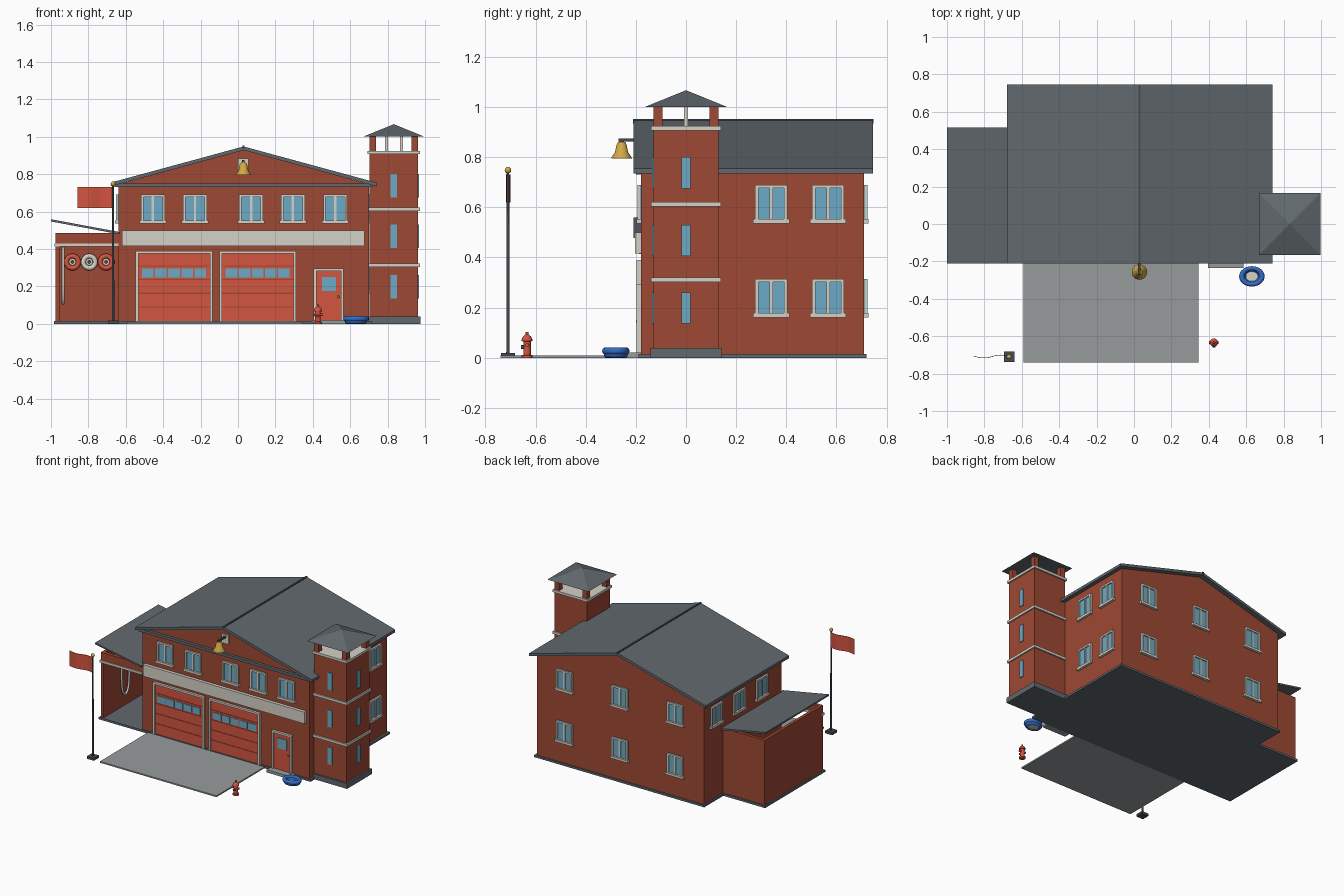
import bpy, bmesh, math
from mathutils import Matrix, Vector

if "Cube" in bpy.data.objects:
    bpy.data.objects.remove(bpy.data.objects["Cube"], do_unlink=True)


def material(name, *rgb):
    m = bpy.data.materials.new(name)
    m.use_nodes = True
    m.diffuse_color = (*rgb, 1)
    m.node_tree.nodes["Principled BSDF"].inputs["Base Color"].default_value = (*rgb, 1)
    return m


brick = material("brick red", 0.34, 0.065, 0.034)
red = material("bright red", 0.65, 0.089, 0.051)
trim = material("pale stone", 0.66, 0.64, 0.57)
slate = material("slate grey", 0.12, 0.14, 0.155)
concrete = material("concrete grey", 0.31, 0.33, 0.335)
glass = material("window blue", 0.15, 0.41, 0.57)
gold = material("brass", 0.65, 0.4, 0.06)
blue = material("hose blue", 0.035, 0.15, 0.56)
dark = material("dark metal", 0.06, 0.07, 0.08)


def finish(name, bm, mats, smooth=False):
    bmesh.ops.recalc_face_normals(bm, faces=bm.faces)
    me = bpy.data.meshes.new(name)
    bm.to_mesh(me)
    bm.free()
    for m in mats:
        me.materials.append(m)
    ob = bpy.data.objects.new(name, me)
    bpy.context.collection.objects.link(ob)
    if smooth:
        bpy.ops.object.select_all(action="DESELECT")
        ob.select_set(True)
        bpy.context.view_layer.objects.active = ob
        bpy.ops.object.shade_smooth_by_angle(angle=math.radians(40))
    return ob


def add_box(bm, x, y, z, index=0):
    size = Vector((x[1] - x[0], y[1] - y[0], z[1] - z[0]))
    mid = Vector((sum(x), sum(y), sum(z))) / 2
    geo = bmesh.ops.create_cube(bm, size=1, matrix=Matrix.Translation(mid) @ Matrix.Diagonal(size).to_4x4())
    for f in {f for v in geo["verts"] for f in v.link_faces}:
        f.material_index = index


def box(name, x, y, z, mat):
    bm = bmesh.new()
    add_box(bm, x, y, z)
    return finish(name, bm, [mat])


def prism(name, outline, y, mat):
    """Extrude an x-z outline along y."""
    bm = bmesh.new()
    face = bm.faces.new([bm.verts.new((px, y[0], pz)) for px, pz in outline])
    ext = bmesh.ops.extrude_face_region(bm, geom=[face])["geom"]
    bmesh.ops.translate(bm, vec=(0, y[1] - y[0], 0), verts=[e for e in ext if isinstance(e, bmesh.types.BMVert)])
    return finish(name, bm, [mat])


def lathe(name, profile, loc, mat, tilt=0, sides=24):
    """Spin an (r, z) profile round a vertical axis."""
    bm = bmesh.new()
    pts = [bm.verts.new((r, 0, z)) for r, z in profile]
    edges = [bm.edges.new(p) for p in zip(pts, pts[1:])]
    bmesh.ops.spin(bm, geom=pts + edges, axis=(0, 0, 1), cent=(0, 0, 0), angle=math.tau, steps=sides)
    bmesh.ops.remove_doubles(bm, verts=bm.verts, dist=1e-5)
    ob = finish(name, bm, [mat], True)
    ob.location, ob.rotation_euler = loc, (tilt, 0, 0)
    return ob


def ring(name, loc, major, minor, mat, tilt=0):
    profile = [(major + minor * math.cos(a), minor * math.sin(a)) for a in [math.tau * i / 12 for i in range(13)]]
    return lathe(name, profile, loc, mat, tilt, 32)


def window(name, loc, turn=0):
    """Two-pane window; turn is degrees about z from the front."""
    bm = bmesh.new()
    w, h, t = 0.064, 0.075, 0.013
    add_box(bm, (-w, w), (-0.004, 0.004), (-h, h), 1)
    for s in (-1, 1):
        add_box(bm, sorted((s * w, s * (w - t))), (-t, 0), (-h, h))
    add_box(bm, (-t / 2, t / 2), (-0.01, 0), (-h, h))
    add_box(bm, (-w, w), (-t, 0), (h - t, h))
    add_box(bm, (-w - 0.008, w + 0.008), (-0.018, 0), (-h - 0.004, t - h))
    ob = finish(name, bm, [trim, glass])
    ob.location, ob.rotation_euler.z = loc, math.radians(turn)


def frame(name, x, top):
    bm = bmesh.new()
    y, t = (-0.197, -0.17), 0.014
    add_box(bm, (x[0], x[0] + t), y, (0.015, top))
    add_box(bm, (x[1] - t, x[1]), y, (0.015, top))
    add_box(bm, x, y, (top - t, top))
    finish(name, bm, [trim])


# Ground slabs
FRONT, BACK, LEFT, RIGHT, MID = -0.18, 0.71, -0.64, 0.70, 0.03
box("main_slab", (LEFT - 0.01, RIGHT + 0.015), (-0.19, 0.72), (0, 0.015), slate)
box("bay_slab", (-0.985, LEFT - 0.01), (-0.19, 0.5), (0, 0.015), slate)
box("driveway", (-0.59, 0.345), (-0.74, -0.19), (0, 0.01), concrete)
box("doorstep", (0.395, 0.585), (-0.235, FRONT), (0, 0.02), concrete)

# Main building and gable roof
prism("main_walls", [(LEFT, 0.015), (RIGHT, 0.015), (RIGHT, 0.745), (MID, 0.93), (LEFT, 0.745)], (FRONT, BACK), brick)
prism("main_roof", [(-0.68, 0.735), (MID, 0.928), (0.74, 0.735), (0.74, 0.755), (MID, 0.948), (-0.68, 0.755)],
      (-0.21, 0.745), slate)
box("ridge_cap", (MID - 0.006, MID + 0.006), (-0.212, 0.747), (0.935, 0.952), dark)
box("gable_ledge", (-0.66, 0.72), (-0.2, FRONT), (0.73, 0.75), slate)
box("sign_board", (-0.62, 0.675), (-0.203, FRONT), (0.415, 0.5), trim)

# Windows on every side
UP, LOW = 0.615, 0.24
for x in (-0.455, -0.23, 0.07, 0.293, 0.52):
    window("front_window", (x, FRONT, UP))
for z in (UP, LOW):
    for y in (0.34, 0.567):
        window("right_window", (RIGHT, y, z), 90)
    for x in (-0.415, MID, 0.475):
        window("back_window", (x, BACK, z), 180)
for y in (0.05, 0.31, 0.57):
    window("left_window", (LEFT, y, UP), -90)

# Garage doors
for x in (-0.342, 0.105):
    half = 0.205
    frame("garage_frame", (x - half, x + half), 0.39)
    bm = bmesh.new()
    add_box(bm, (x - 0.193, x + 0.193), (-0.186, -0.17), (0.015, 0.38))
    for z in (0.09, 0.163, 0.236, 0.309):
        add_box(bm, (x - 0.191, x + 0.191), (-0.188, FRONT), (z - 0.003, z + 0.003), 1)
    for i in range(-2, 3):
        c = x + i * 0.07
        add_box(bm, (c - 0.031, c + 0.031), (-0.19, FRONT), (0.247, 0.296), 2)
    finish("garage_door", bm, [red, brick, glass])

# Entrance door
frame("entrance_frame", (0.405, 0.565), 0.295)
box("entrance_door", (0.417, 0.553), (-0.187, -0.17), (0.015, 0.285), red)
box("entrance_glass", (0.45, 0.525), (-0.191, -0.183), (0.175, 0.25), glass)
lathe("door_knob", [(0, -0.007), (0.006, -0.004), (0.006, 0.004), (0, 0.007)], (0.537, -0.193, 0.145), gold, 0, 12)

# Tower
TX, H = 0.833, 0.13
box("tower_base", (TX - 0.142, TX + 0.142), (-0.142, 0.142), (0, 0.038), slate)
box("tower_body", (TX - H, TX + H), (-H, H), (0.038, 0.91), brick)
for z in (0.303, 0.604, 0.907):
    box("tower_band", (TX - 0.14, TX + 0.14), (-0.14, 0.14), (z, z + 0.018), trim)
for sx in (-1, 1):
    for sy in (-1, 1):
        px, py = TX + sx * 0.112, sy * 0.112
        box("tower_post", (px - 0.018, px + 0.018), (py - 0.018, py + 0.018), (0.92, 1), brick)
    box("hanging_hose", (TX + sx * 0.04 - 0.008, TX + sx * 0.04 + 0.008), (-0.008, 0.008), (0.92, 1), trim)
for z in (0.198, 0.468, 0.738):
    box("tower_front_window", (TX - 0.018, TX + 0.018), (-H - 0.006, -H), (z - 0.062, z + 0.062), glass)
    box("tower_right_window", (TX + H, TX + H + 0.006), (-0.018, 0.018), (z - 0.062, z + 0.062), glass)
bm = bmesh.new()
bmesh.ops.create_cone(bm, cap_ends=True, segments=4, radius1=0.165 * math.sqrt(2), radius2=0, depth=0.067,
                      matrix=Matrix.Translation((TX, 0, 1.0335)) @ Matrix.Rotation(math.pi / 4, 4, "Z"))
finish("tower_roof", bm, [slate])

# Open side bay with sloping roof
box("bay_left_wall", (-0.975, -0.953), (FRONT, 0.49), (0.015, 0.485), brick)
box("bay_back_wall", (-0.953, LEFT), (0.468, 0.49), (0.015, 0.485), brick)
box("bay_header", (-0.953, LEFT), (FRONT, -0.155), (0.43, 0.485), brick)
box("bay_header_trim", (-0.98, LEFT), (-0.188, -0.155), (0.413, 0.43), trim)
prism("bay_roof", [(-1, 0.547), (-0.63, 0.478), (-0.63, 0.49), (-1, 0.559)], (-0.21, 0.515), slate)

# Hoses stored in the bay
for x, mat in ((-0.885, red), (-0.795, trim), (-0.705, red)):
    ring("hose_roll", (x, 0.45, 0.33), 0.032, 0.013, mat, math.pi / 2)
    ring("hose_roll_core", (x, 0.455, 0.33), 0.013, 0.006, trim, math.pi / 2)
cu = bpy.data.curves.new("looped_hose", "CURVE")
cu.dimensions, cu.bevel_depth, cu.bevel_resolution = "3D", 0.008, 2
sp = cu.splines.new("NURBS")
path = [(0, 0.41), (0, 0.25), (0, 0.1), (0.09, 0.1), (0.09, 0.25), (0.09, 0.41)]
sp.points.add(len(path) - 1)
for p, (y, z) in zip(sp.points, path):
    p.co = (-0.935, y, z, 1)
sp.use_endpoint_u = True
cu.materials.append(trim)
bpy.context.collection.objects.link(bpy.data.objects.new("looped_hose", cu))

# Bell on the gable
box("bell_plate", (0, 0.056), (-0.19, FRONT), (0.82, 0.885), trim)
box("bell_arm", (0.022, 0.036), (-0.27, FRONT), (0.863, 0.875), dark)
lathe("bell", [(0, 0.068), (0.014, 0.066), (0.02, 0.055), (0.026, 0.025), (0.041, 0.003), (0.041, 0), (0, 0.004)],
      (0.029, -0.257, 0.795), gold)

# Flagpole
PX, PY = -0.668, -0.71
box("flagpole_base", (PX - 0.028, PX + 0.028), (PY - 0.028, PY + 0.028), (0, 0.018), dark)
lathe("flagpole", [(0, 0), (0.007, 0), (0.005, 0.74), (0, 0.74)], (PX, PY, 0), dark, 0, 12)
lathe("flagpole_ball", [(0.013 * math.sin(a), 0.013 * math.cos(a)) for a in [math.pi * i / 8 for i in range(9)]],
      (PX, PY, 0.748), gold, 0, 16)
xs = [PX - 0.19 * i / 12 for i in range(13)]
wave = [(x, PY + 0.008 * math.sin(i * 0.55)) for i, x in enumerate(xs)]
bm = bmesh.new()
rows = [[bm.verts.new((x, y + d, z)) for x, y in wave] for d, z in ((0, 0.62), (0, 0.73), (0.003, 0.73), (0.003, 0.62))]
for a, b in zip(rows, rows[1:] + rows[:1]):
    for i in range(len(xs) - 1):
        bm.faces.new((a[i], a[i + 1], b[i + 1], b[i]))
for i in (0, -1):
    bm.faces.new([r[i] for r in rows])
finish("flag", bm, [red], True)

# Hydrant
HX, HY = 0.427, -0.634
lathe("hydrant", [(0, 0), (0.022, 0), (0.022, 0.01), (0.015, 0.012), (0.015, 0.065), (0.022, 0.067), (0.022, 0.073),
                  (0.016, 0.085), (0.006, 0.093), (0.006, 0.103), (0, 0.103)], (HX, HY, 0), red, 0, 16)
cap = [(0, -0.025), (0.008, -0.025), (0.008, 0.025), (0, 0.025)]
lathe("hydrant_outlets", cap, (HX, HY, 0.05), red, 0, 12).rotation_euler.y = math.pi / 2
lathe("hydrant_front_cap", cap[:2] + [(0.008, 0), (0, 0)], (HX, HY, 0.042), dark, -math.pi / 2, 12)

# Coiled hose on the ground
for r, z in ((0.054, 0.027), (0.046, 0.014)):
    ring("coiled_hose", (0.63, -0.28, z), r, 0.014, blue).scale.y = 0.8
lathe("coil_centre", [(0, 0), (0.04, 0), (0.04, 0.012), (0, 0.012)], (0.63, -0.28, 0.004), trim).scale.y = 0.8
